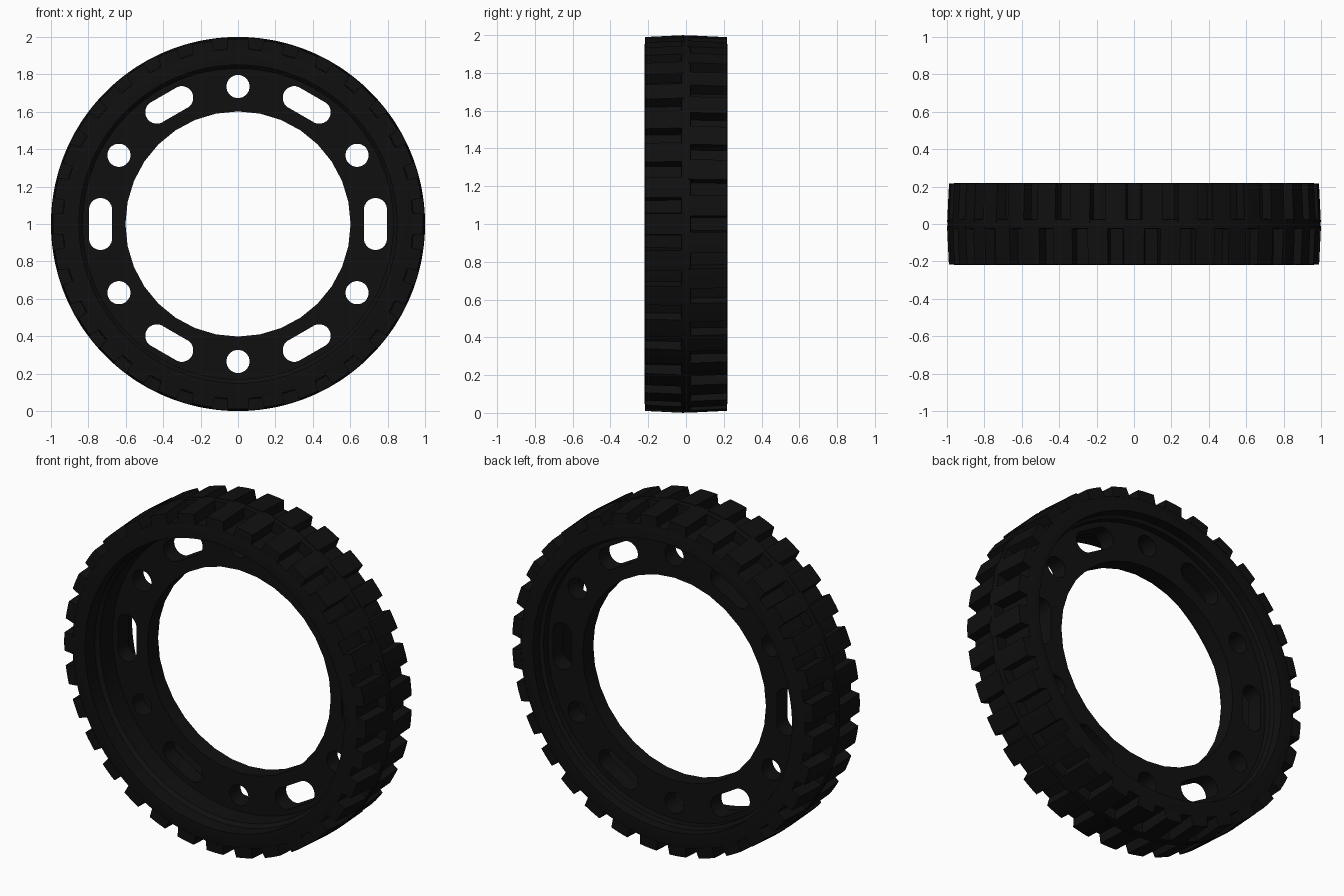
import bpy, bmesh
from math import pi, sin, cos

if "Cube" in bpy.data.objects:
    bpy.data.objects.remove(bpy.data.objects["Cube"])

LUGS = 32
STEP = 2 * pi / LUGS
rubber = bpy.data.materials.new("black_rubber")
rubber.diffuse_color = (0.005, 0.005, 0.005, 1)
rubber.use_nodes = True
rubber.node_tree.nodes["Principled BSDF"].inputs["Base Color"].default_value = rubber.diffuse_color


def polar(r, a, y):
    return (r * cos(a), y, 1 + r * sin(a))


def finish(bm, name, material=rubber):
    bmesh.ops.recalc_face_normals(bm, faces=bm.faces[:])
    me = bpy.data.meshes.new(name)
    bm.to_mesh(me)
    bm.free()
    ob = bpy.data.objects.new(name, me)
    bpy.context.collection.objects.link(ob)
    me.materials.append(material)
    return ob


def smooth(ob):
    bpy.ops.object.select_all(action='DESELECT')
    ob.select_set(True)
    bpy.context.view_layer.objects.active = ob
    bpy.ops.object.shade_smooth_by_angle(angle=0.5)


def lathe(name, profile, segs):
    """Closed (radius, y) profile turned about the wheel axis."""
    bm = bmesh.new()
    rings = [[bm.verts.new(polar(r, 2 * pi * i / segs, y)) for r, y in profile]
             for i in range(segs)]
    n = len(profile)
    for i in range(segs):
        a, b = rings[i], rings[(i + 1) % segs]
        for j in range(n):
            k = (j + 1) % n
            bm.faces.new((a[j], a[k], b[k], b[j]))
    return finish(bm, name)


# Tyre carcass with sidewall lips and stepped inner wall
carcass = lathe("tyre_carcass", [
    (0.935, -0.217), (0.94, 0), (0.935, 0.217), (0.925, 0.22),
    (0.85, 0.22), (0.85, 0.16), (0.83, 0.15),
    (0.83, -0.11), (0.85, -0.13), (0.85, -0.22), (0.925, -0.22)], 128)
smooth(carcass)

# Raised band around the middle of the tread
smooth(lathe("tread_band", [(0.93, -0.028), (0.998, -0.024),
                            (0.998, 0.024), (0.93, 0.028)], 128))

# Two staggered rows of tapered tread lugs
bm = bmesh.new()
for side, shift in ((-1, 0), (1, 0.5)):
    for i in range(LUGS):
        mid = (i + shift) * STEP
        cols = []
        for t in (-1, -0.33, 0.33, 1):
            lo, hi = mid + t * 0.32 * STEP, mid + t * 0.28 * STEP
            cols.append([bm.verts.new(p) for p in (
                polar(0.93, lo, side * 0.01), polar(1.0, hi, side * 0.01),
                polar(0.99, hi, side * 0.216), polar(0.93, lo, side * 0.22))])
        for a, b in zip(cols, cols[1:]):
            for j in range(4):
                k = (j + 1) % 4
                bm.faces.new((a[j], a[k], b[k], b[j]))
        bm.faces.new(cols[0])
        bm.faces.new(cols[-1])
smooth(finish(bm, "tread_lugs"))

# Inner web disc
web = lathe("web_disc", [(0.602, 0.01), (0.84, 0.01), (0.84, 0.11), (0.602, 0.11)], 32)

# Cutter: alternating slots and round holes
bm = bmesh.new()
for i in range(12):
    a = i * pi / 6
    half = 0.077 if i % 2 == 0 else 0.0
    outline = []
    for j in range(24):
        b = 2 * pi * (j + 0.5) / 24
        rad = 0.735 + 0.062 * cos(b)
        tan = 0.062 * sin(b) + (half if sin(b) > 0 else -half)
        outline.append((rad * cos(a) - tan * sin(a), 1 + rad * sin(a) + tan * cos(a)))
    front = [bm.verts.new((x, -0.1, z)) for x, z in outline]
    back = [bm.verts.new((x, 0.2, z)) for x, z in outline]
    bm.faces.new(front)
    bm.faces.new(back)
    for j in range(24):
        k = (j + 1) % 24
        bm.faces.new((front[j], front[k], back[k], back[j]))
cutter = finish(bm, "hole_cutter")
cutter.hide_render = True

mod = web.modifiers.new("holes", 'BOOLEAN')
mod.object = cutter
mod.operation = 'DIFFERENCE'
mod.solver = 'EXACT'
bpy.ops.object.select_all(action='DESELECT')
web.select_set(True)
bpy.context.view_layer.objects.active = web
bpy.ops.object.modifier_apply(modifier=mod.name)
bpy.data.objects.remove(cutter)
smooth(web)
